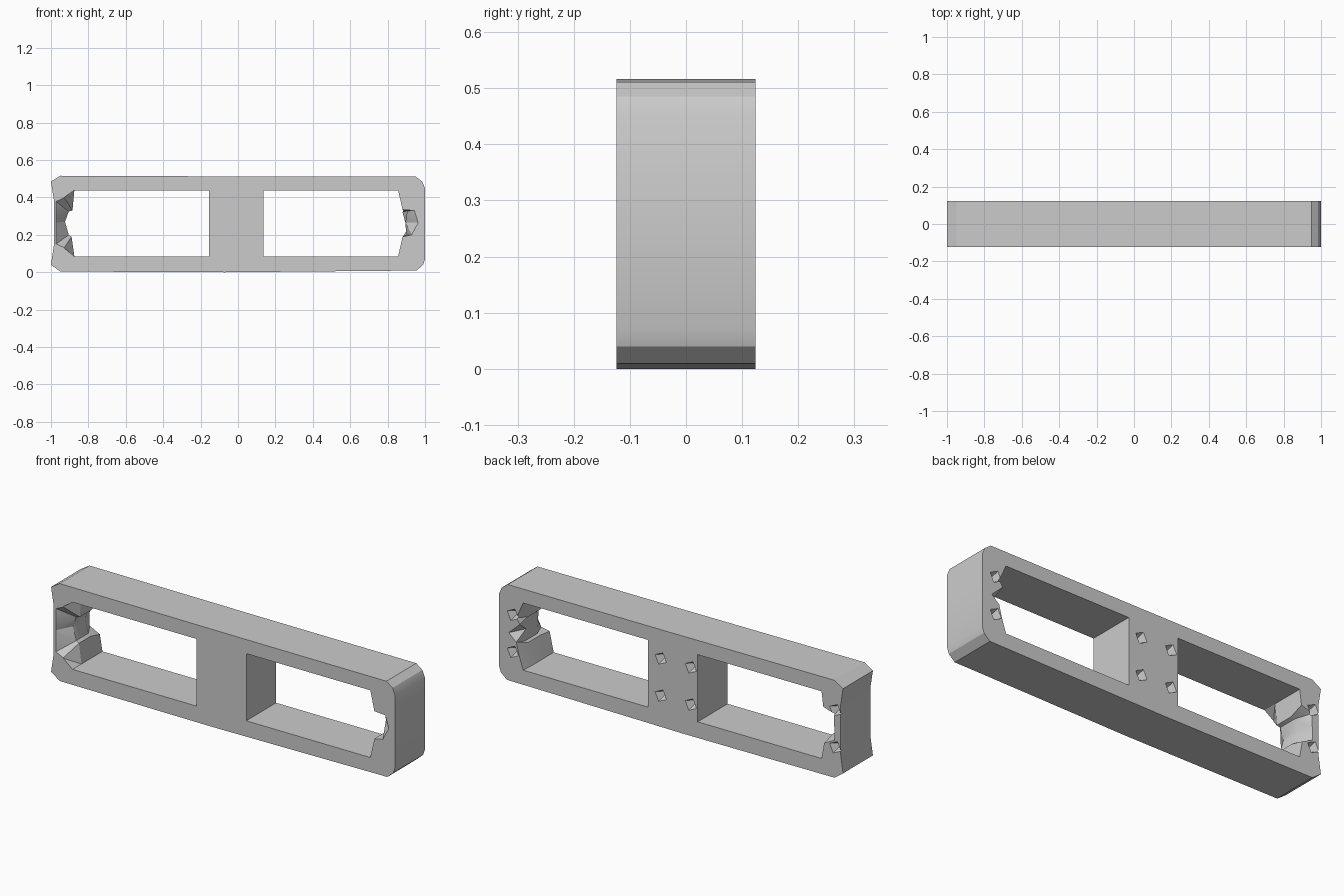
import bpy, bmesh, math
from mathutils import Matrix

cube = bpy.data.objects.get("Cube")
if cube:
    bpy.data.objects.remove(cube, do_unlink=True)

HALF = 0.124            # half depth of the frame
SILL, HEAD = 0.085, 0.438

grey = bpy.data.materials.new("plain_grey")
grey.use_nodes = True
COLOUR = (0.6, 0.6, 0.6, 1)
grey.diffuse_color = COLOUR
grey.node_tree.nodes["Principled BSDF"].inputs["Base Color"].default_value = COLOUR


def add_object(name, bm):
    bmesh.ops.recalc_face_normals(bm, faces=bm.faces)
    mesh = bpy.data.meshes.new(name)
    bm.to_mesh(mesh)
    bm.free()
    obj = bpy.data.objects.new(name, mesh)
    bpy.context.collection.objects.link(obj)
    mesh.materials.append(grey)
    return obj


def loft(name, sections):
    """Skin a list of (y, [(x, z), ...]) outlines from front to back."""
    bm = bmesh.new()
    rings = [[bm.verts.new((x, y, z)) for x, z in pts] for y, pts in sections]
    for a, b in zip(rings, rings[1:]):
        for i in range(len(a)):
            j = (i + 1) % len(a)
            bm.faces.new((a[i], a[j], b[j], b[i]))
    bm.faces.new(rings[0])
    bm.faces.new(rings[-1])
    if len(sections) > 2:
        bmesh.ops.triangulate(bm, faces=bm.faces)
    return add_object(name, bm)


def cut(target, cutter):
    cutter.hide_render = True
    mod = target.modifiers.new(cutter.name, "BOOLEAN")
    mod.operation = "DIFFERENCE"
    mod.solver = "EXACT"
    mod.object = cutter


# Outer block: softened corners, one end pinched slightly inward
outline = [(0.95, 0.511), (0.985, 0.485), (1, 0.45), (1, 0.07), (0.99, 0.04),
           (0.955, 0.009), (0.81, 0.008), (-0.07, 0), (-0.95, 0.004),
           (-1, 0.04), (-0.985, 0.14), (-0.985, 0.39), (-1, 0.485),
           (-0.95, 0.516), (0.06, 0.512)]
frame = loft("double_window_frame", [(-HALF, outline), (HALF, outline)])


# Window openings: straight beside the centre post, ragged at the end walls
def window(name, post_x, front, middle, back):
    def ring(end):
        return [(post_x, SILL), (post_x, HEAD)] + end
    cut(frame, loft(name, [(-HALF - 0.002, ring(front)), (-0.05, ring(middle)),
                           (0.05, ring(middle)), (HALF + 0.002, ring(back))]))


window("right_window_cutter", -0.155,
       [(-0.875, HEAD), (-0.93, 0.4), (-0.974, 0.38), (-0.974, 0.265),
        (-0.974, 0.15), (-0.93, 0.13), (-0.875, SILL)],
       [(-0.875, HEAD), (-0.885, 0.33), (-0.905, 0.325), (-0.925, 0.27),
        (-0.905, 0.2), (-0.89, 0.19), (-0.875, SILL)],
       [(-0.875, HEAD), (-0.885, 0.36), (-0.95, 0.34), (-0.95, 0.27),
        (-0.95, 0.2), (-0.89, 0.17), (-0.875, SILL)])
window("left_window_cutter", 0.135,
       [(0.856, HEAD), (0.88, 0.335), (0.945, 0.33), (0.965, 0.265),
        (0.93, 0.2), (0.88, 0.19), (0.856, SILL)],
       [(0.856, HEAD), (0.885, 0.33), (0.905, 0.328), (0.895, 0.265),
        (0.9, 0.2), (0.885, 0.195), (0.856, SILL)],
       [(0.86, HEAD), (0.9, 0.35), (0.88, 0.32), (0.945, 0.26),
        (0.9, 0.22), (0.885, 0.16), (0.86, SILL)])

# Pointed dents in two rows across the back
for row, z in (("upper", 0.36), ("lower", 0.165)):
    for n, x in enumerate((-0.955, -0.115, 0.06, 0.92)):
        bm = bmesh.new()
        bmesh.ops.create_cone(bm, cap_ends=True, segments=4, radius1=0.036,
                              radius2=0, depth=0.07)
        turn = Matrix.Rotation(math.radians(90), 4, "X") @ Matrix.Rotation(0.35, 4, "Z")
        bm.transform(Matrix.Translation((x, HALF - 0.033, z)) @ turn)
        cut(frame, add_object(f"{row}_dent_cutter_{n}", bm))

# Bake the cuts, drop the cutters and shade
bpy.context.view_layer.update()
baked = bpy.data.meshes.new_from_object(
    frame.evaluated_get(bpy.context.evaluated_depsgraph_get()))
frame.modifiers.clear()
frame.data = baked
for obj in [o for o in bpy.data.objects if "_cutter" in o.name]:
    bpy.data.objects.remove(obj, do_unlink=True)
bpy.ops.object.select_all(action="DESELECT")
frame.select_set(True)
bpy.context.view_layer.objects.active = frame
bpy.ops.object.shade_smooth_by_angle(angle=math.radians(30))
